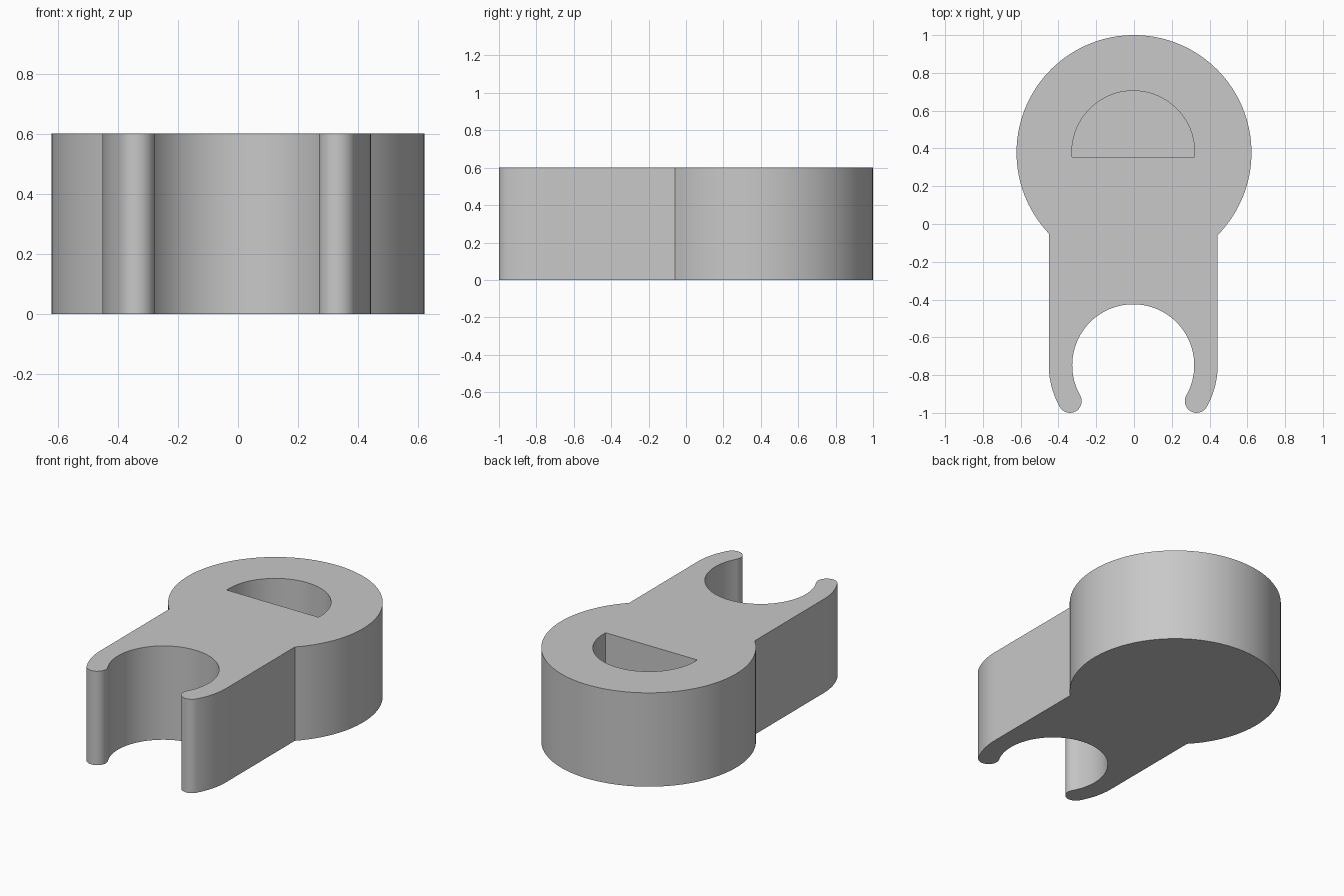
import bpy
import bmesh
from math import radians, degrees, cos, sin, acos, asin, atan2, sqrt

cube = bpy.data.objects.get("Cube")
if cube:
    bpy.data.objects.remove(cube, do_unlink=True)

HEIGHT = 0.6
CX = -0.004                      # shared axis of arm, jaw and recess
HEAD_Y, HEAD_R = 0.378, 0.622    # round head
JAW_Y, JAW_IN, JAW_OUT = -0.748, 0.323, 0.447
TIP_ANGLE = -29.5                # where the jaw fingers end
POCKET_Y, POCKET_R, POCKET_FLAT = 0.38, 0.325, 0.355
POCKET_FLOOR = 0.1


def arc(x, y, r, start, end, steps):
    """Points on an arc, angles in degrees."""
    angles = [radians(start + (end - start) * i / steps) for i in range(steps + 1)]
    return [(x + r * cos(a), y + r * sin(a)) for a in angles]


def prism(name, outline, bottom, top):
    """Solid made by extruding a closed outline upwards."""
    bm = bmesh.new()
    face = bm.faces.new([bm.verts.new((x, y, bottom)) for x, y in outline])
    ext = bmesh.ops.extrude_face_region(bm, geom=[face])
    moved = [v for v in ext["geom"] if isinstance(v, bmesh.types.BMVert)]
    bmesh.ops.translate(bm, verts=moved, vec=(0, 0, top - bottom))
    bmesh.ops.recalc_face_normals(bm, faces=bm.faces)
    mesh = bpy.data.meshes.new(name)
    bm.to_mesh(mesh)
    bm.free()
    obj = bpy.data.objects.new(name, mesh)
    bpy.context.collection.objects.link(obj)
    return obj


# Round head, ending where it meets the straight arm sides
right_x, left_x = CX + JAW_OUT, CX - JAW_OUT
start = -degrees(acos(right_x / HEAD_R))
end = 360 - degrees(acos(left_x / HEAD_R))
outline = arc(0, HEAD_Y, HEAD_R, start, end, 96)

# Left finger: outer curve, rounded tip
mid = (JAW_IN + JAW_OUT) / 2
tip_r = (JAW_OUT - JAW_IN) / 2
tip_x = mid * cos(radians(TIP_ANGLE))
tip_y = JAW_Y + mid * sin(radians(TIP_ANGLE))
left_end = 180 - TIP_ANGLE
outline += arc(CX, JAW_Y, JAW_OUT, 180, left_end, 10)
outline += arc(CX - tip_x, tip_y, tip_r, left_end, left_end + 180, 20)[1:-1]

# Open jaw, then the right finger
outline += arc(CX, JAW_Y, JAW_IN, left_end, TIP_ANGLE, 64)
outline += arc(CX + tip_x, tip_y, tip_r, TIP_ANGLE - 180, TIP_ANGLE, 20)[1:-1]
outline += arc(CX, JAW_Y, JAW_OUT, TIP_ANGLE, 0, 10)
body = prism("clip_body", outline, 0, HEIGHT)

# D-shaped blind pocket in the head
dip = degrees(asin((POCKET_FLAT - POCKET_Y) / POCKET_R))
pocket = prism("pocket_cutter",
               arc(CX, POCKET_Y, POCKET_R, dip, 180 - dip, 48),
               POCKET_FLOOR, HEIGHT + 0.1)
pocket.hide_render = True
cut = body.modifiers.new("pocket", 'BOOLEAN')
cut.operation = 'DIFFERENCE'
cut.solver = 'EXACT'
cut.object = pocket
bpy.ops.object.select_all(action='DESELECT')
bpy.context.view_layer.objects.active = body
body.select_set(True)
bpy.ops.object.modifier_apply(modifier=cut.name)
bpy.data.objects.remove(pocket, do_unlink=True)

# Plain grey plastic
grey = bpy.data.materials.new("plain grey")
colour = (0.58, 0.58, 0.58, 1)
grey.use_nodes = True
grey.diffuse_color = colour
grey.node_tree.nodes["Principled BSDF"].inputs["Base Color"].default_value = colour
body.data.materials.clear()
body.data.materials.append(grey)

bpy.ops.object.shade_smooth_by_angle(angle=radians(30))
